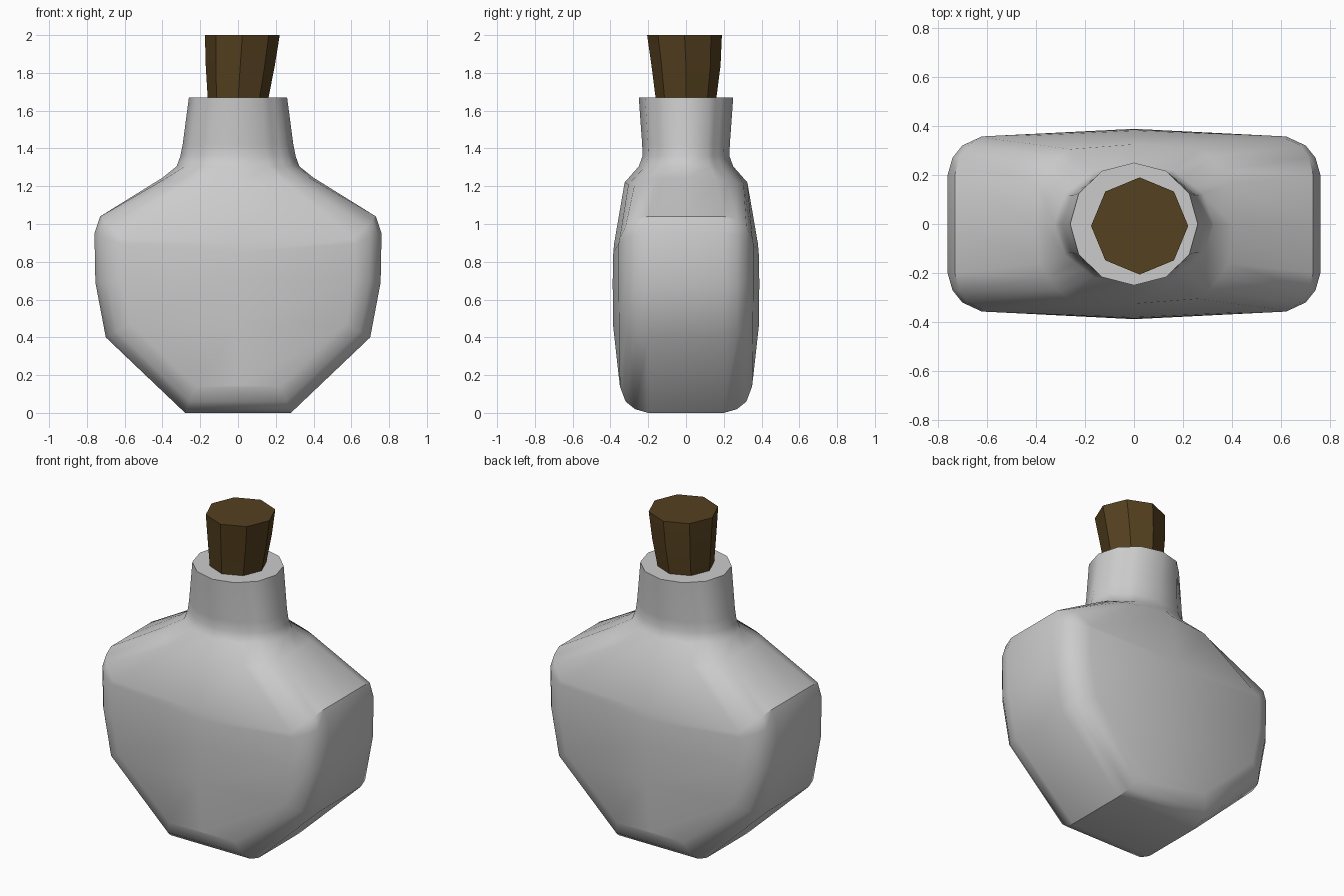
import bpy, bmesh, math

if "Cube" in bpy.data.objects:
    bpy.data.objects.remove(bpy.data.objects["Cube"])


def full_ring(q):
    """Mirror a quarter section (side point to front point) into a closed ring."""
    m = len(q) - 1
    ring = list(q)
    ring += [(-x, y, z) for x, y, z in q[m - 1::-1]]
    ring += [(-x, -y, z) for x, y, z in q[1:]]
    ring += [(x, -y, z) for x, y, z in q[m - 1:0:-1]]
    return ring


def loft(bm, rings):
    rows = [[bm.verts.new(p) for p in r] for r in rings]
    n = len(rows[0])
    for a, b in zip(rows, rows[1:]):
        for i in range(n):
            j = (i + 1) % n
            bm.faces.new((a[i], a[j], b[j], b[i]))
    return rows


def finish(bm, name, color=None):
    bmesh.ops.recalc_face_normals(bm, faces=bm.faces)
    me = bpy.data.meshes.new(name)
    bm.to_mesh(me)
    bm.free()
    ob = bpy.data.objects.new(name, me)
    bpy.context.collection.objects.link(ob)
    if color:
        mat = bpy.data.materials.new(name + "_material")
        mat.diffuse_color = color
        mat.use_nodes = True
        mat.node_tree.nodes["Principled BSDF"].inputs["Base Color"].default_value = mat.diffuse_color
        me.materials.append(mat)
    bpy.ops.object.select_all(action='DESELECT')
    ob.select_set(True)
    bpy.context.view_layer.objects.active = ob
    bpy.ops.object.shade_smooth_by_angle(angle=math.radians(40))
    return ob


# Flask body: outline x, z, rounding direction, depth at the corner and centre, centre z
outline = [
    (0.28, 0.00, -0.40, 1.00, 0.350, 0.350, 0.14),
    (0.70, 0.40, -0.92, 0.51, 0.355, 0.387, 0.47),
    (0.755, 0.69, -1.00, 0.08, 0.357, 0.388, 0.70),
    (0.76, 0.95, -1.00, -0.40, 0.357, 0.385, 0.85),
    (0.73, 1.04, -0.86, -0.86, 0.352, 0.380, 0.90),
]
inset = [0, 0, 0.02, 0.06, 0.14]
depth = [0, 0.2, 0.27, 0.32]
rings = []
for x, z, dx, dz, yc, ym, zm in outline:
    q = [(x + dx * s, y, z + dz * s) for s, y in zip(inset, depth + [yc])]
    rings.append(full_ring(q + [(0, ym, zm)]))

# Shoulder
rings.append(full_ring([(0.40, 0, 1.245), (0.385, 0.16, 1.24), (0.35, 0.22, 1.23),
                        (0.31, 0.27, 1.22), (0.26, 0.305, 1.21), (0, 0.325, 1.22)]))

# Twelve-sided neck
unit = [(1, 0), (0.866, 0.5), (0.744, 0.622), (0.622, 0.744), (0.5, 0.866), (0, 1)]
for a, b, z in [(0.325, 0.25, 1.305), (0.305, 0.23, 1.36), (0.293, 0.232, 1.42),
                (0.26, 0.25, 1.67)]:
    rings.append(full_ring([(a * u, b * v, z) for u, v in unit]))

bm = bmesh.new()
rows = loft(bm, rings)
bm.faces.new(rows[-1])
# Underside strips between left and right
r = rows[0]
for s in (1, -1):
    for k in range(4):
        bm.faces.new((r[s * k % 20], r[s * (k + 1) % 20], r[(10 - s * (k + 1)) % 20],
                      r[(10 - s * k) % 20]))
    bm.faces.new((r[s * 4 % 20], r[s * 5 % 20], r[s * 6 % 20]))
finish(bm, "flask_body")

# Eight-sided cork, leaning slightly
bm = bmesh.new()
levels = [(0, 0, 0.16, 1.66), (0.012, 0, 0.183, 1.84), (0.023, -0.008, 0.198, 2.0)]
rows = loft(bm, [[(cx + rad * math.cos(i * math.pi / 4), cy + rad * math.sin(i * math.pi / 4), z)
                  for i in range(8)] for cx, cy, rad, z in levels])
bm.faces.new(rows[0])
bm.faces.new(rows[-1])
finish(bm, "cork", (0.09, 0.052, 0.014, 1))
